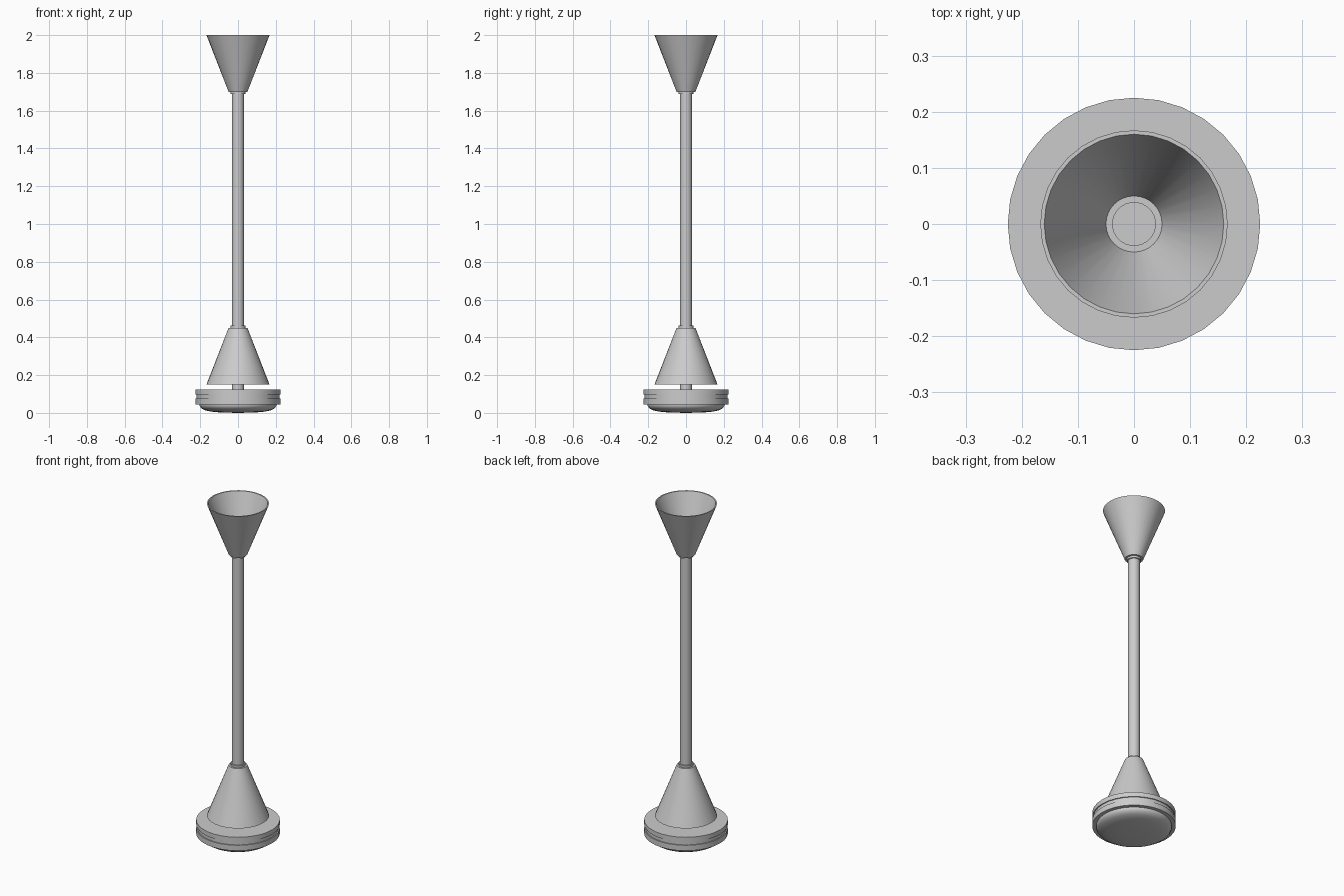
import bpy, bmesh, math
from mathutils import Matrix, Vector

if "Cube" in bpy.data.objects:
    bpy.data.objects.remove(bpy.data.objects["Cube"])

SIDES = 32

def lathe(name, profile, angle=30):
    """Spin a (radius, z) profile around the z axis."""
    bm = bmesh.new()
    verts = [bm.verts.new((r, 0, z)) for r, z in profile]
    edges = [bm.edges.new(p) for p in zip(verts, verts[1:])]
    bmesh.ops.spin(bm, geom=verts + edges, cent=(0, 0, 0), axis=(0, 0, 1),
                   angle=2 * math.pi, steps=SIDES, use_duplicate=False)
    bmesh.ops.remove_doubles(bm, verts=bm.verts, dist=1e-5)
    bmesh.ops.recalc_face_normals(bm, faces=bm.faces)
    mesh = bpy.data.meshes.new(name)
    bm.to_mesh(mesh)
    bm.free()
    obj = bpy.data.objects.new(name, mesh)
    bpy.context.collection.objects.link(obj)
    bpy.ops.object.select_all(action='DESELECT')
    obj.select_set(True)
    bpy.context.view_layer.objects.active = obj
    bpy.ops.object.shade_smooth_by_angle(angle=math.radians(angle))
    return obj

def cone_shade(name, z, up):
    """Hollow cone with a closed narrow end at z, opening up (1) or down (-1)."""
    pts = [(0, 0), (0.05, 0), (0.167, 0.30), (0.160, 0.30),
           (0.050, 0.012), (0, 0.012)]
    return lathe(name, [(r, z + up * h) for r, h in pts])

def collar(name, z0, z1):
    return lathe(name, [(0, z0), (0.039, z0), (0.039, z1), (0, z1)])

# Central rod
lathe("rod", [(0, 0.11), (0.032, 0.11), (0.032, 1.705), (0, 1.705)])

# Flared shades at both ends, each with a collar around the rod
cone_shade("upper_shade", 1.70, 1)
cone_shade("lower_shade", 0.45, -1)
collar("upper_collar", 1.688, 1.715)
collar("lower_collar", 0.435, 0.462)

# Round housing with a shallow groove around its side
lathe("housing", [(0, 0.125), (0.225, 0.125), (0.225, 0.098), (0.219, 0.098),
                  (0.219, 0.077), (0.225, 0.077), (0.225, 0.045), (0, 0.045)])

# Shallow rounded cover underneath
lathe("bottom_cover", [(0, 0.05), (0.203, 0.05), (0.203, 0.038), (0.196, 0.026),
                       (0.178, 0.015), (0.145, 0.007), (0.09, 0.002), (0, 0)], 40)
